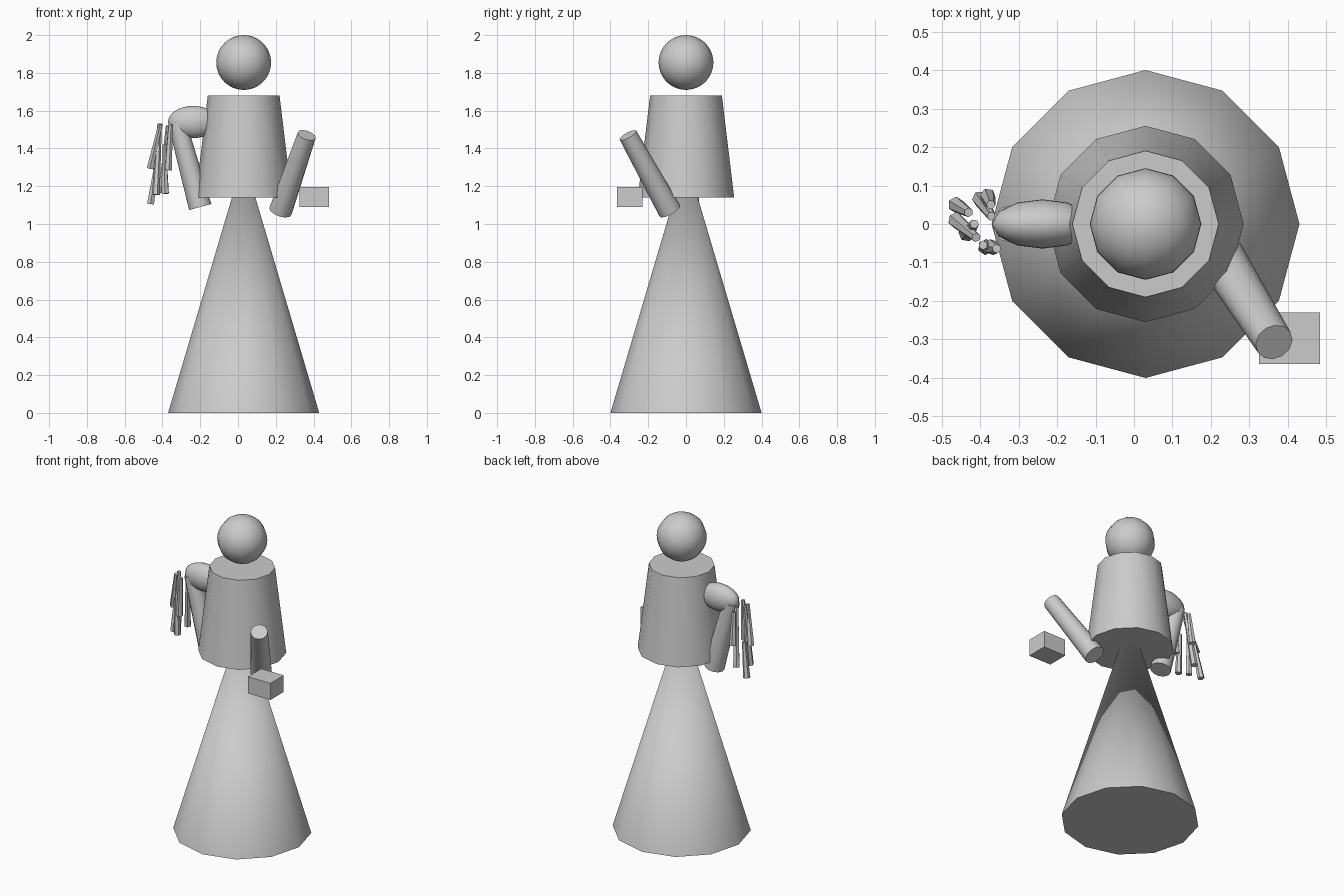
import bpy
from mathutils import Vector

if "Cube" in bpy.data.objects:
    bpy.data.objects.remove(bpy.data.objects["Cube"])

CX = 0.03  # body axis


def smooth(ob, angle=0.7):
    bpy.ops.object.select_all(action='DESELECT')
    ob.select_set(True)
    bpy.context.view_layer.objects.active = ob
    bpy.ops.object.shade_smooth_by_angle(angle=angle)


def taper(name, a, b, r1, r2, sides=12):
    """Tapered cylinder from point a (radius r1) to point b (radius r2)."""
    a, b = Vector(a), Vector(b)
    d = b - a
    bpy.ops.mesh.primitive_cone_add(vertices=sides, radius1=r1, radius2=r2,
                                    depth=d.length, location=(a + b) / 2)
    ob = bpy.context.object
    ob.name = name
    if d.xy.length > 1e-6:
        ob.rotation_euler = d.to_track_quat('Z', 'Y').to_euler()
    else:
        ob.rotation_euler.z = 1.5707963
    smooth(ob)
    return ob


def ball(name, loc, scale, rings=16):
    bpy.ops.mesh.primitive_uv_sphere_add(segments=12, ring_count=rings, radius=1,
                                         location=loc)
    ob = bpy.context.object
    ob.name = name
    ob.scale = scale
    smooth(ob, 1.0)
    return ob


# Skirt, torso and head
taper("skirt", (CX, 0, 0), (CX, 0, 1.35), 0.40, 0.0)
taper("torso", (CX, 0, 1.14), (CX, 0, 1.68), 0.255, 0.19)
ball("head", (CX, 0, 1.855), (0.145, 0.145, 0.145), 24)

# Raised forearm and the block beside it
taper("raised_forearm", (0.225, -0.085, 1.068), (0.364, -0.307, 1.47), 0.062, 0.05)
bpy.ops.mesh.primitive_cube_add(size=1, location=(0.404, -0.297, 1.143))
block = bpy.context.object
block.name = "block"
block.scale = (0.158, 0.134, 0.106)

# Bent arm
ball("upper_arm", (-0.238, 0, 1.54), (0.132, 0.064, 0.085))
taper("bent_forearm", (-0.2, 0, 1.09), (-0.322, 0, 1.535), 0.061, 0.048)

# Drooping finger segments, thin at the top and thick at the bottom
fingers = [
    ((-0.410, -0.035, 1.53), (-0.463, 0.010, 1.295)),
    ((-0.357, -0.064, 1.53), (-0.370, -0.060, 1.285)),
    ((-0.392, -0.055, 1.42), (-0.385, -0.060, 1.160)),
    ((-0.415, 0.000, 1.53), (-0.435, -0.025, 1.155)),
    ((-0.430, 0.030, 1.32), (-0.463, 0.050, 1.107)),
    ((-0.370, 0.020, 1.52), (-0.400, 0.065, 1.165)),
    ((-0.372, 0.050, 1.50), (-0.380, 0.072, 1.300)),
]
for i, (top, bottom) in enumerate(fingers):
    taper(f"finger_{i + 1}", bottom, top, 0.021, 0.012, 6)
